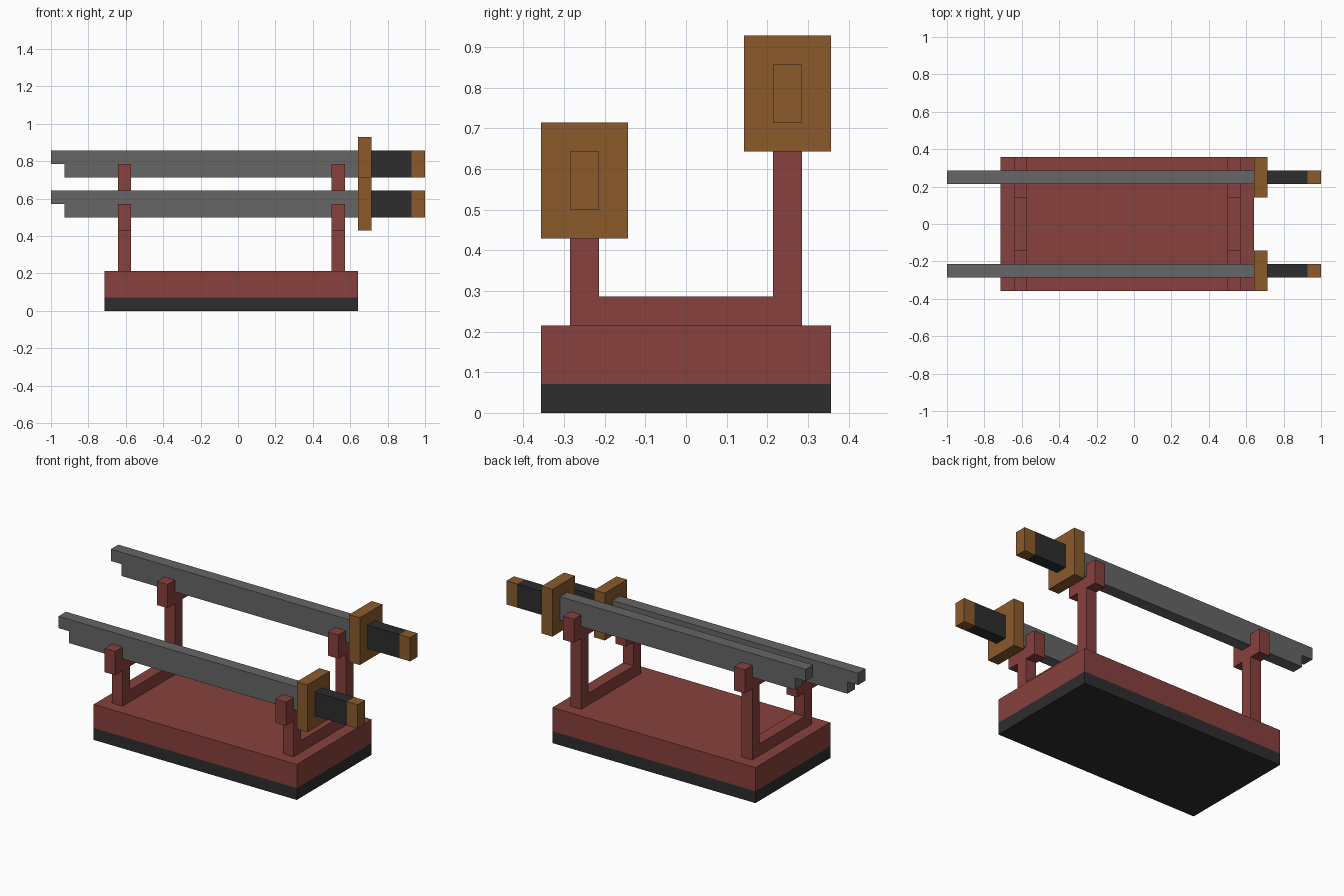
import bpy, bmesh
from mathutils import Vector

if "Cube" in bpy.data.objects:
    bpy.data.objects.remove(bpy.data.objects["Cube"], do_unlink=True)

U = 1 / 14  # grid unit: the whole model is 28 units long


def material(name, rgb):
    lin = [((c / 255 + 0.055) / 1.055) ** 2.4 for c in rgb] + [1]
    m = bpy.data.materials.new(name)
    m.use_nodes = True
    m.diffuse_color = lin
    m.node_tree.nodes["Principled BSDF"].inputs["Base Color"].default_value = lin
    return m


red = material("red lacquer", (135, 65, 61))
black = material("black", (45, 45, 45))
grey = material("steel grey", (102, 102, 102))
brown = material("brown", (139, 91, 44))


def prism(name, outline, depth, mat):
    """Extrude a closed outline (in grid units) along the depth vector."""
    bm = bmesh.new()
    face = bm.faces.new([bm.verts.new(Vector(p) * U) for p in outline])
    new = bmesh.ops.extrude_face_region(bm, geom=[face])["geom"]
    verts = [v for v in new if isinstance(v, bmesh.types.BMVert)]
    bmesh.ops.translate(bm, verts=verts, vec=Vector(depth) * U)
    bmesh.ops.recalc_face_normals(bm, faces=bm.faces)
    mesh = bpy.data.meshes.new(name)
    bm.to_mesh(mesh)
    bm.free()
    mesh.materials.append(mat)
    obj = bpy.data.objects.new(name, mesh)
    bpy.context.collection.objects.link(obj)
    return obj


def box(name, x, y, z, mat):
    outline = [(x[0], y[0], z[0]), (x[1], y[0], z[0]),
               (x[1], y[1], z[0]), (x[0], y[1], z[0])]
    return prism(name, outline, (0, 0, z[1] - z[0]), mat)


# Base
box("base_foot", (-10, 9), (-5, 5), (0, 1), black)
box("base_block", (-10, 9), (-5, 5), (1, 3), red)


# Stand frames: a floor rail with a low front post and a tall rear post,
# each post topped by a U-shaped cradle
def cradle(y, z):
    return [(y - .5, z), (y - 1.5, z), (y - 1.5, z + 2), (y - .5, z + 2),
            (y - .5, z + 1), (y + .5, z + 1), (y + .5, z + 2),
            (y + 1.5, z + 2), (y + 1.5, z), (y + .5, z)]


frame = ([(-4, 3)] + cradle(-3.5, 6) + [(-3, 4), (3, 4)]
         + cradle(3.5, 9) + [(4, 3)])
for side, x in (("right", -9), ("left", 7)):
    prism(f"stand_frame_{side}", [(x, y, z) for y, z in frame], (1, 0, 0), red)

# Swords: notched blade, square guard, grip and end cap
for place, y, z in (("front", -4, 7), ("rear", 3, 10)):
    blade = [(-14, z + 1), (-13, z + 1), (-13, z), (9, z), (9, z + 2), (-14, z + 2)]
    prism(f"{place}_sword_blade", [(a, y, b) for a, b in blade], (0, 1, 0), grey)
    box(f"{place}_sword_guard", (9, 10), (y - 1, y + 2), (z - 1, z + 3), brown)
    box(f"{place}_sword_grip", (10, 13), (y, y + 1), (z, z + 2), black)
    box(f"{place}_sword_end_cap", (13, 14), (y, y + 1), (z, z + 2), brown)
